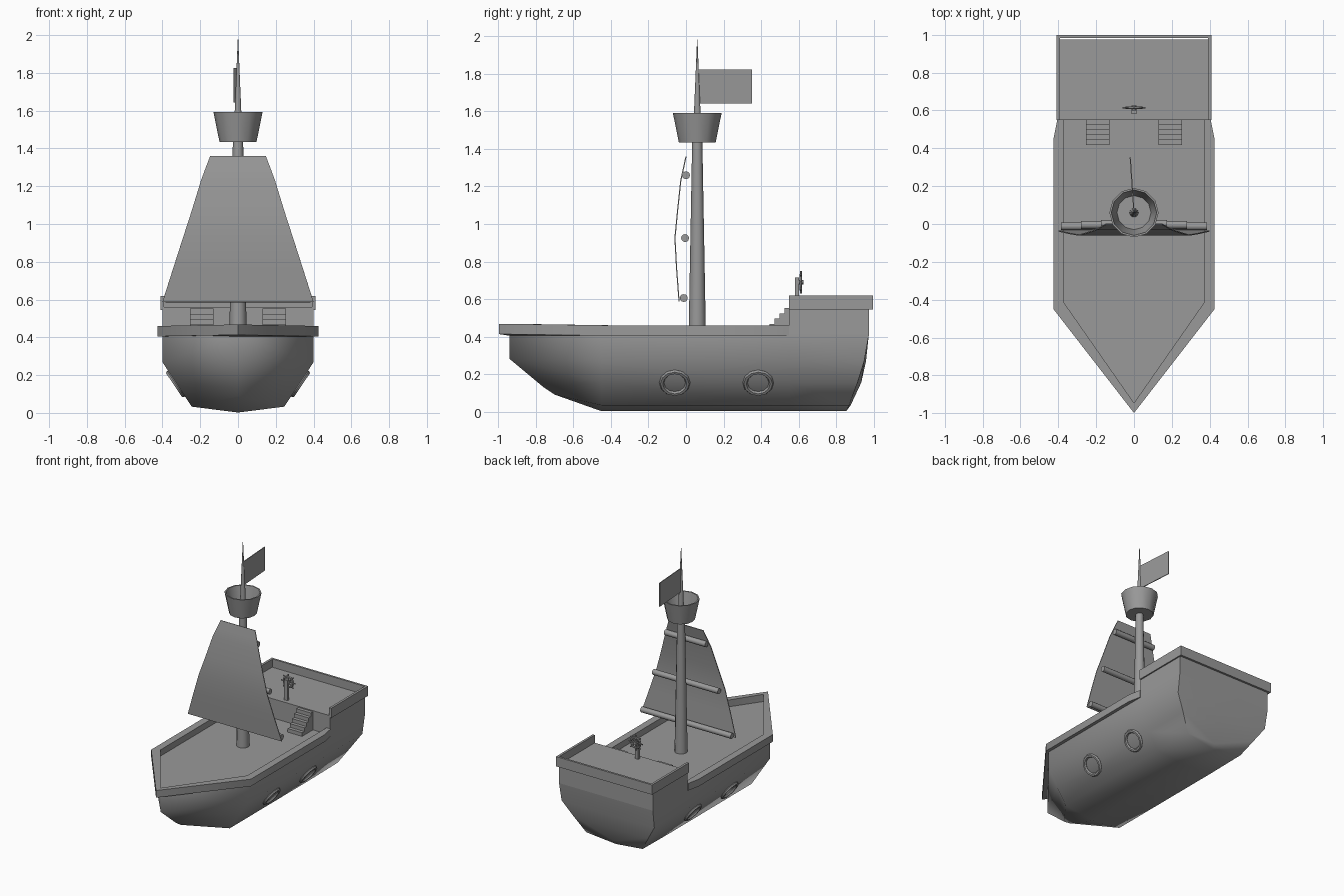
import bpy, bmesh, math
from mathutils import Vector

if "Cube" in bpy.data.objects:
    bpy.data.objects.remove(bpy.data.objects["Cube"])

# One dark grey for the whole model
grey = bpy.data.materials.new("dark_grey")
grey.diffuse_color = (.32, .32, .32, 1)
grey.use_nodes = True
grey.node_tree.nodes["Principled BSDF"].inputs["Base Color"].default_value = grey.diffuse_color


def make(name, verts, faces, smooth=None):
    bm = bmesh.new()
    vs = [bm.verts.new(v) for v in verts]
    for f in faces:
        bm.faces.new([vs[i] for i in f])
    bmesh.ops.remove_doubles(bm, verts=bm.verts, dist=1e-4)
    bmesh.ops.recalc_face_normals(bm, faces=bm.faces)
    me = bpy.data.meshes.new(name)
    bm.to_mesh(me)
    bm.free()
    ob = bpy.data.objects.new(name, me)
    bpy.context.collection.objects.link(ob)
    if smooth:
        shade(ob, smooth)
    return ob


def shade(ob, deg):
    bpy.ops.object.select_all(action='DESELECT')
    ob.select_set(True)
    bpy.context.view_layer.objects.active = ob
    bpy.ops.object.shade_smooth_by_angle(angle=math.radians(deg))


def box(name, x0, x1, y0, y1, z0, z1):
    v = [(x, y, z) for x in (x0, x1) for y in (y0, y1) for z in (z0, z1)]
    return make(name, v, [(0, 1, 3, 2), (4, 5, 7, 6), (0, 1, 5, 4),
                          (2, 3, 7, 6), (0, 2, 6, 4), (1, 3, 7, 5)])


def rail(name, outer, inner, z0, z1, smooth=None, lift=0):
    # solid strip between two open outlines; lift raises the bow tip
    n, v, f = len(outer), [], []
    for o, i in zip(outer, inner):
        d = lift if o[1] < -.9 else 0
        v += [(*o, z0 + d), (*o, z1 + d), (*i, z1 + d), (*i, z0)]
    for k in range(n - 1):
        for j in range(4):
            a, b = 4 * k + j, 4 * k + (j + 1) % 4
            f.append((a, b, b + 4, a + 4))
    e = 4 * (n - 1)
    f += [(0, 1, 2, 3), (e, e + 1, e + 2, e + 3)]
    return make(name, v, f, smooth)


def rod(name, a, b, r0, r1, n=12):
    a, b = Vector(a), Vector(b)
    d = b - a
    bpy.ops.mesh.primitive_cone_add(vertices=n, radius1=r0, radius2=r1, depth=d.length,
                                    location=(a + b) / 2,
                                    rotation=d.to_track_quat('Z', 'Y').to_euler())
    ob = bpy.context.object
    ob.name = name
    shade(ob, 40)
    return ob


def ring(name, loc, axis, major, minor, seg, mseg):
    bpy.ops.mesh.primitive_torus_add(major_segments=seg, minor_segments=mseg,
                                     major_radius=major, minor_radius=minor, location=loc,
                                     rotation=Vector(axis).to_track_quat('Z', 'Y').to_euler())
    ob = bpy.context.object
    ob.name = name
    shade(ob, 40)


# Hull rows: half width, height, bow y, bow z, stern half width, stern y, transom centre y
rows = [(.40, .41, -.94, .41, .40, .975, .975),
        (.40, .268, -.94, .28, .395, .95, .96),
        (.325, .155, -.76, .13, .32, .915, .935),
        (.245, .033, -.70, .09, .24, .87, .878),
        (0, .002, -.46, .005, 0, .855, .855)]
verts, faces = [], []
for s in (1, -1):
    base = len(verts)
    for x, z, by, bz, sx, sy, cy in rows:
        verts += [(0, by, bz), (s * x, -.45, z), (s * x, .55, z), (s * sx, sy, z), (0, cy, z)]
    for r in range(len(rows) - 1):
        for c in range(4):
            a = base + r * 5 + c
            if r == 3 and c == 3:      # transom foot is a triangle
                faces.append((a, a + 1, a + 5))
            else:
                faces.append((a, a + 1, a + 6, a + 5))
hull = make("hull", verts, faces)
# smooth everywhere except the transom corners
for e in hull.data.edges:
    p, q = (hull.data.vertices[i].co for i in e.vertices)
    if min(p.y, q.y) > .86 and min(abs(p.x), abs(q.x)) > .2 and p.x * q.x > 0:
        e.use_edge_sharp = True
shade(hull, 120)

# Main deck, raised stern block and rails
make("main_deck", [(0, -.97, .412), (.4, -.43, .412), (.4, .56, .412), (-.4, .56, .412),
                   (-.4, -.43, .412)], [(0, 1, 2, 3, 4)])
box("stern_block", -.40, .40, .55, .975, .41, .56)
rail("main_rail",
     [(-.405, .55), (-.425, .45), (-.425, -.45), (0, -.998), (.425, -.45), (.425, .45), (.405, .55)],
     [(-.37, .55), (-.37, .45), (-.37, -.415), (0, -.945), (.37, -.415), (.37, .45), (.37, .55)],
     .405, .46, 60, .008)
rail("stern_rail", [(-.41, .55), (-.41, .998), (.41, .998), (.41, .55)],
     [(-.392, .55), (-.392, .982), (.392, .982), (.392, .55)], .545, .62)

# Stairs up to the stern deck
for s in (-1, 1):
    for i in range(5):
        box("stair_step", s * .192 - .062, s * .192 + .062, .418 + i * .0265, .552,
            .412 + i * .028, .44 + i * .028)

# Portholes lying on the sloped hull side
for s in (-1, 1):
    for y in (-.06, .385):
        ring("porthole", (s * .329, y, .153), (s * .83, 0, -.56), .07, .013, 12, 6)

# Mast, lookout basket, top spike
rod("mast", (0, .06, .41), (0, .06, 1.45), .046, .027)
rod("mast_spike", (0, .06, 1.44), (0, .06, 1.985), .024, .001)
n = 12
prof = [(.098, 1.435), (.13, 1.592), (.12, 1.592), (.09, 1.45)]
verts = [(r * math.sin(2 * math.pi * k / n), .06 + r * math.cos(2 * math.pi * k / n), z)
         for r, z in prof for k in range(n)]
faces = [(j * n + k, j * n + (k + 1) % n, j * n + n + (k + 1) % n, j * n + n + k)
         for j in range(3) for k in range(n)]
faces += [tuple(range(n)), tuple(range(3 * n, 4 * n))]
make("lookout_basket", verts, faces, 40)

# Yards and sail
for y, z, w in ((0, 1.26, .175), (-.005, .925, .28), (-.012, .605, .385)):
    rod("yard", (-w, y, z), (w, y, z), .021, .021)
sp = [(.147, 0, 1.36), (.172, -.014, 1.295), (.196, -.028, 1.23), (.245, -.045, 1.07),
      (.292, -.059, .925), (.345, -.05, .76), (.40, -.037, .587)]
verts = [(s * x, y, z) for x, y, z in sp for s in (-1, 1)]
sail = make("sail", verts, [(2 * i, 2 * i + 1, 2 * i + 3, 2 * i + 2) for i in range(6)])
m = sail.modifiers.new("thickness", 'SOLIDIFY')
m.thickness = .006
m.offset = 0
bpy.ops.object.select_all(action='DESELECT')
bpy.context.view_layer.objects.active = sail
sail.select_set(True)
bpy.ops.object.modifier_apply(modifier="thickness")
shade(sail, 40)

# Flag
rail("flag", [(.003, .06), (-.017, .352)], [(-.003, .06), (-.023, .352)], 1.643, 1.825)

# Steering wheel on its stand
box("wheel_stand", -.014, .014, .582, .602, .55, .715)
ring("wheel_rim", (0, .613, .69), (0, 1, 0), .04, .008, 12, 6)
rod("wheel_hub", (0, .598, .69), (0, .626, .69), .012, .012, 8)
for i in range(4):
    a = i * math.pi / 4
    d = Vector((math.cos(a), 0, math.sin(a))) * .06
    c = Vector((0, .613, .69))
    rod("wheel_spoke", c - d, c + d, .005, .005, 6)

for ob in bpy.data.objects:
    ob.data.materials.append(grey)
